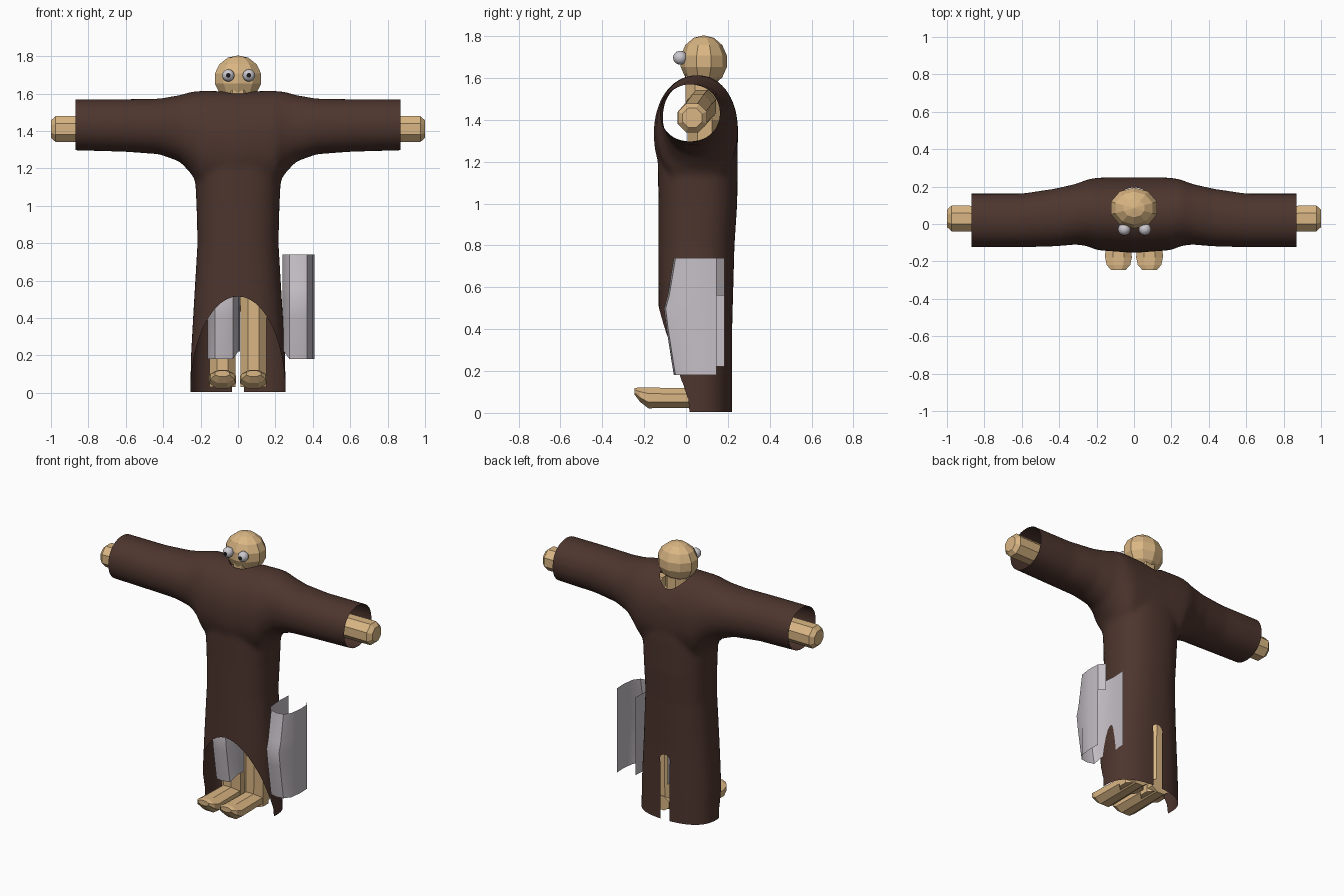
import bpy, bmesh, math
from mathutils import Vector, Matrix

cube = bpy.data.objects.get("Cube")
if cube:
    bpy.data.objects.remove(cube, do_unlink=True)


def material(name, r, g, b):
    m = bpy.data.materials.new(name)
    m.use_nodes = True
    m.diffuse_color = (r, g, b, 1)
    m.node_tree.nodes["Principled BSDF"].inputs["Base Color"].default_value = (r, g, b, 1)
    return m


BROWN = material("brown cloth", 0.075, 0.036, 0.027)
TAN = material("tan skin", 0.70, 0.47, 0.23)
GREY = material("pale grey plate", 0.56, 0.52, 0.56)
WHITE = material("eye white", 0.60, 0.58, 0.62)
BLACK = material("pupil black", 0.01, 0.01, 0.01)


def make(name, bm, *mats):
    bmesh.ops.recalc_face_normals(bm, faces=bm.faces)
    mesh = bpy.data.meshes.new(name)
    bm.to_mesh(mesh)
    bm.free()
    for m in mats:
        mesh.materials.append(m)
    ob = bpy.data.objects.new(name, mesh)
    bpy.context.collection.objects.link(ob)
    return ob


def smooth(ob, degrees):
    ob.data.shade_smooth()
    ob.data.set_sharp_from_angle(angle=math.radians(degrees))


def loft(bm, axis, rings, sides=8, power=2.0):
    """Capped tube along an axis; ring = (position, min a, max a, min b, max b)."""
    loops = []
    for p, a0, a1, b0, b1 in rings:
        loop = []
        for i in range(sides):
            t = 2 * math.pi * (i + 0.5) / sides
            c, s = math.cos(t), math.sin(t)
            a = (a0 + a1) / 2 + (a1 - a0) / 2 * math.copysign(abs(c) ** (2 / power), c)
            b = (b0 + b1) / 2 + (b1 - b0) / 2 * math.copysign(abs(s) ** (2 / power), s)
            co = {"X": (p, a, b), "Y": (a, p, b), "Z": (a, b, p)}[axis]
            loop.append(bm.verts.new(co))
        loops.append(loop)
    for lo, hi in zip(loops, loops[1:]):
        for i in range(sides):
            j = (i + 1) % sides
            bm.faces.new((lo[i], lo[j], hi[j], hi[i]))
    bm.faces.new(loops[0])
    bm.faces.new(loops[-1])


def evaluate(ob):
    dg = bpy.context.evaluated_depsgraph_get()
    mesh = bpy.data.meshes.new_from_object(ob.evaluated_get(dg))
    ob.modifiers.clear()
    ob.data = mesh


# Robe: body and sleeves blended into one skin
bm = bmesh.new()
loft(bm, "Z", [(-0.1, -0.258, 0.258, -0.13, 0.222), (0.2, -0.252, 0.252, -0.13, 0.222),
               (0.45, -0.238, 0.238, -0.132, 0.222), (0.8, -0.217, 0.217, -0.132, 0.232),
               (1.0, -0.222, 0.222, -0.132, 0.245), (1.2, -0.232, 0.232, -0.135, 0.248),
               (1.45, -0.2, 0.2, -0.12, 0.24)], 40, 2.4)
half = [(0.0, -0.155, 0.25, 1.05, 1.612), (0.2, -0.14, 0.248, 1.09, 1.615),
        (0.25, -0.118, 0.238, 1.17, 1.61), (0.31, -0.11, 0.215, 1.235, 1.592),
        (0.42, -0.12, 0.19, 1.275, 1.573), (0.6, -0.125, 0.163, 1.288, 1.57),
        (1.0, -0.125, 0.163, 1.3, 1.57)]
loft(bm, "X", [(-r[0], *r[1:]) for r in reversed(half[1:])] + half, 40, 2.1)
robe = make("robe", bm, BROWN)
mod = robe.modifiers.new("blend", "REMESH")
mod.mode = "VOXEL"
mod.voxel_size = 0.016
mod = robe.modifiers.new("soften", "SMOOTH")
mod.iterations = 8
evaluate(robe)
robe.data.materials.clear()
robe.data.materials.append(BROWN)


# Robe openings: front arch, back slit and neck
def cutter(name, radius, depth, matrix, flat_bottom=0):
    bm = bmesh.new()
    bmesh.ops.create_cone(bm, cap_ends=True, segments=48, radius1=radius, radius2=radius,
                          depth=depth, matrix=matrix)
    for v in bm.verts:
        if flat_bottom and v.co.z < 0.3:
            v.co.z -= flat_bottom
    ob = make(name, bm, TAN)
    ob.hide_render = True
    mod = robe.modifiers.new(name, "BOOLEAN")
    mod.operation = "DIFFERENCE"
    mod.solver = "EXACT"
    mod.material_mode = "TRANSFER"
    mod.object = ob
    return ob


turn = Matrix.Rotation(math.pi / 2, 4, "X")
cutters = [
    cutter("arch_cutter", 1, 0.56, Matrix.Translation((0, -0.23, 0))
           @ Matrix.Diagonal((0.253, 1, 0.515, 1)) @ turn),
    cutter("slit_cutter", 0.038, 0.4, Matrix.Translation((0, 0.32, 0.4)) @ turn),
    cutter("slit_lower_cutter", 0.0537, 1.0, Matrix.Translation((0, 0.28, -0.1))
           @ Matrix.Diagonal((0.7, 2.4, 1, 1))),
    cutter("neck_cutter", 0.105, 0.3, Matrix.Translation((0, 0.09, 1.68))),
]
evaluate(robe)
for ob in cutters:
    bpy.data.objects.remove(ob, do_unlink=True)

# Leave the cloth as an open shell with open hem and cuffs
bm = bmesh.new()
bm.from_mesh(robe.data)
bmesh.ops.delete(bm, geom=[f for f in bm.faces if f.material_index], context="FACES")
for point, normal in (((0, 0, 0.004), (0, 0, -1)), ((0.868, 0, 0), (1, 0, 0)),
                      ((-0.868, 0, 0), (-1, 0, 0))):
    bmesh.ops.bisect_plane(bm, geom=bm.verts[:] + bm.edges[:] + bm.faces[:],
                           plane_co=point, plane_no=normal, clear_outer=True)
bm.to_mesh(robe.data)
bm.free()
robe.data.materials.clear()
robe.data.materials.append(BROWN)
smooth(robe, 60)

# Hidden torso and neck
bm = bmesh.new()
loft(bm, "Z", [(0.6, -0.14, 0.14, 0.0, 0.17), (1.0, -0.13, 0.13, 0.0, 0.17),
               (1.4, -0.16, 0.16, 0.0, 0.18), (1.5, -0.08, 0.08, -0.01, 0.16),
               (1.62, -0.08, 0.08, -0.01, 0.16)])
make("torso", bm, TAN)

# Head
bm = bmesh.new()
bmesh.ops.create_uvsphere(bm, u_segments=10, v_segments=7, radius=1,
                          matrix=Matrix.Translation((0, 0.085, 1.68))
                          @ Matrix.Diagonal((0.133, 0.113, 0.124, 1)))
make("head", bm, TAN)

for side, s in (("left", 1), ("right", -1)):
    # Arm ending in a bevelled stump hand
    bm = bmesh.new()
    arm = [(0.1, 0.0, 0.15, 1.38, 1.55), (0.4, -0.01, 0.13, 1.36, 1.53),
           (0.7, -0.045, 0.1, 1.335, 1.485), (0.975, -0.045, 0.105, 1.335, 1.485),
           (1.0, -0.02, 0.08, 1.36, 1.46)]
    loft(bm, "X", [(s * r[0], *r[1:]) for r in arm])
    make(side + "_arm", bm, TAN)

    # Leg and foot
    c = s * 0.083
    bm = bmesh.new()
    loft(bm, "Z", [(0.03, c - 0.075, c + 0.075, 0.0, 0.15), (0.75, c - 0.078, c + 0.078, 0.0, 0.16)])
    make(side + "_leg", bm, TAN)
    bm = bmesh.new()
    loft(bm, "Y", [(0.15, c - 0.07, c + 0.07, 0.02, 0.12), (-0.18, c - 0.077, c + 0.077, 0.018, 0.125),
                   (-0.22, c - 0.068, c + 0.068, 0.05, 0.125),
                   (-0.245, c - 0.042, c + 0.042, 0.085, 0.12)])
    make(side + "_foot", bm, TAN)

    # Eye with the pupil painted on its front cap
    bm = bmesh.new()
    bmesh.ops.create_uvsphere(bm, u_segments=16, v_segments=16, radius=0.033,
                              matrix=Matrix.Translation((0.003 + s * 0.055, -0.028, 1.697)) @ turn)
    centre = Vector((0.003 + s * 0.055, -0.028, 1.697))
    for f in bm.faces:
        if (f.calc_center_median() - centre).normalized().y < -0.95:
            f.material_index = 1
    smooth(make(side + "_eye", bm, WHITE, BLACK), 60)

    # Leg guard: wrapped plate with a knee bump; the back flap stops above the calf
    section = [(-0.083, 0.185), (-0.088, 0.08), (-0.08, -0.01), (-0.05, -0.045), (0, -0.058),
               (0.045, -0.05), (0.075, -0.01), (0.085, 0.07), (0.082, 0.145), (0.05, 0.185)]
    levels = [(0.18, 0), (0.24, 0.01), (0.4, 0.035), (0.5, 0.047), (0.56, 0.03), (0.74, 0)]
    shift = 0.325 if side == "left" else -0.078
    bm = bmesh.new()
    grid = []
    for z, bump in levels:
        row = []
        for x, y in section:
            lift = 0.07 if z < 0.2 and x < -0.06 else 0
            row.append(bm.verts.new((shift + s * x, y - bump * (y < -0.03), z + lift * (y > -0.03) * 0.6)))
        grid.append(row)
    for (lo, hi), (z, _) in zip(zip(grid, grid[1:]), levels):
        for i in range(len(section) - 1):
            if i < len(section) - 2 or z > 0.55:
                bm.faces.new((lo[i], lo[i + 1], hi[i + 1], hi[i]))
    bmesh.ops.delete(bm, geom=[v for v in bm.verts if not v.link_faces], context="VERTS")
    smooth(make(side + "_leg_guard", bm, GREY), 35)
